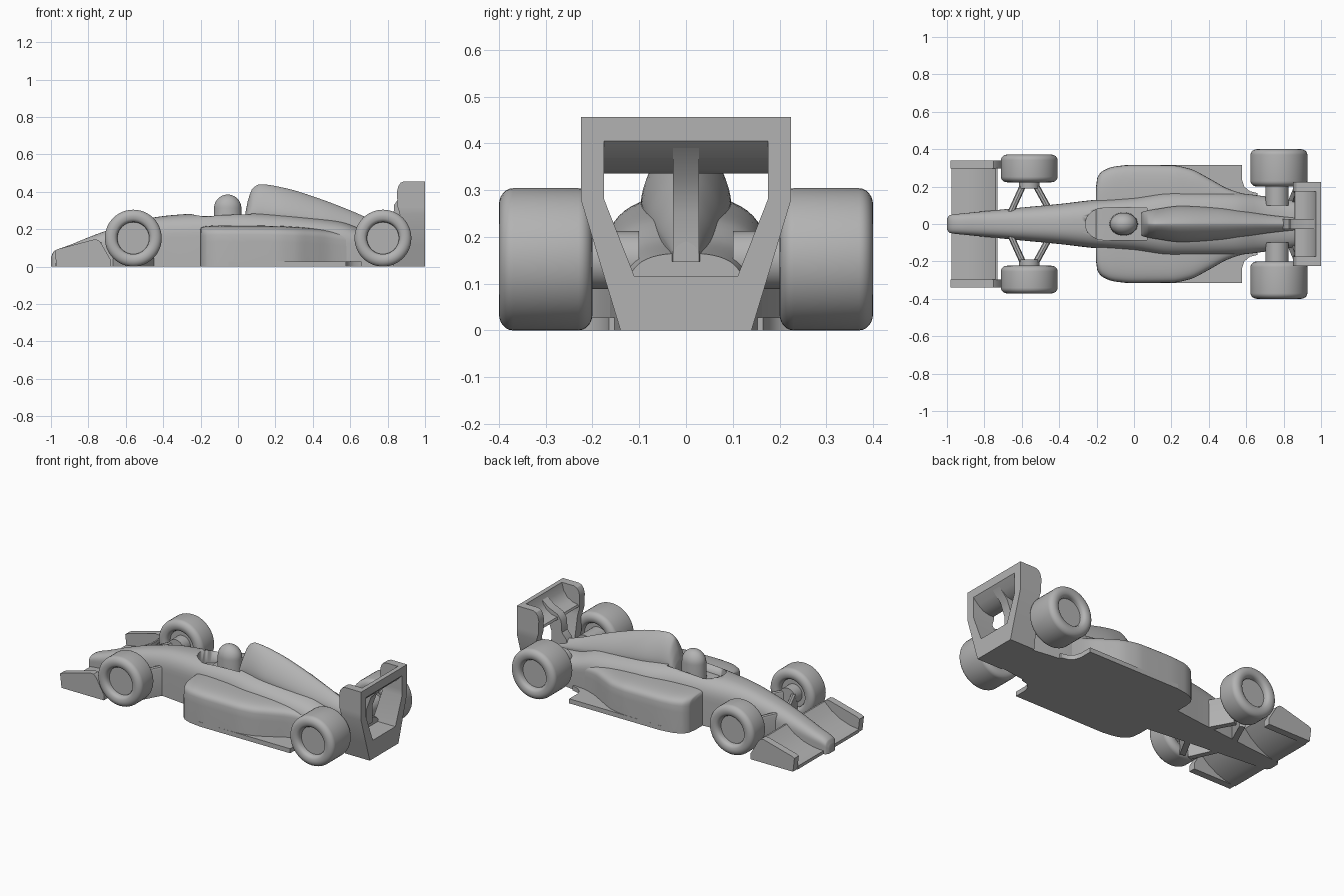
import bpy, bmesh, math
from mathutils import Vector

cube = bpy.data.objects.get("Cube")
if cube:
    bpy.data.objects.remove(cube, do_unlink=True)

GREY = (0.45, 0.45, 0.45, 1)
paint = bpy.data.materials.new("plain_grey")
paint.use_nodes = True
paint.diffuse_color = GREY
paint.node_tree.nodes["Principled BSDF"].inputs["Base Color"].default_value = GREY


def finish(name, bm, angle=35):
    bmesh.ops.remove_doubles(bm, verts=bm.verts, dist=1e-5)
    bmesh.ops.recalc_face_normals(bm, faces=bm.faces)
    mesh = bpy.data.meshes.new(name)
    bm.to_mesh(mesh)
    bm.free()
    mesh.materials.append(paint)
    ob = bpy.data.objects.new(name, mesh)
    bpy.context.collection.objects.link(ob)
    bpy.ops.object.select_all(action="DESELECT")
    ob.select_set(True)
    bpy.context.view_layer.objects.active = ob
    bpy.ops.object.shade_smooth_by_angle(angle=math.radians(angle))
    return ob


def skin(name, rings, angle=35):
    """Join closed rings of points into a capped solid."""
    bm = bmesh.new()
    loops = [[bm.verts.new(p) for p in ring] for ring in rings]
    n = len(loops[0])
    for a, b in zip(loops, loops[1:]):
        for i in range(n):
            j = (i + 1) % n
            bm.faces.new((a[i], a[j], b[j], b[i]))
    bm.faces.new(loops[0])
    bm.faces.new(loops[-1])
    return finish(name, bm, angle)


def prism(name, pts, axis, a, b, angle=35):
    """Extrude a flat outline along y or z."""
    place = {"y": lambda p, t: (p[0], t, p[1]), "z": lambda p, t: (p[0], p[1], t)}[axis]
    return skin(name, [[place(p, t) for p in pts] for t in (a, b)], angle)


def smooth_path(stations, steps=5):
    """Monotone cubic through the stations, first value is x."""
    s = [Vector(p) for p in stations]

    def slope(i, k):
        if i in (0, len(s) - 1):
            j = 1 if i == 0 else i
            return (s[j][k] - s[j - 1][k]) / (s[j][0] - s[j - 1][0])
        d0 = (s[i][k] - s[i - 1][k]) / (s[i][0] - s[i - 1][0])
        d1 = (s[i + 1][k] - s[i][k]) / (s[i + 1][0] - s[i][0])
        return 2 * d0 * d1 / (d0 + d1) if d0 * d1 > 0 else 0

    out = []
    for i in range(len(s) - 1):
        h = s[i + 1][0] - s[i][0]
        for q in range(steps):
            t = q / steps
            row = [s[i][0] + t * h]
            for k in (1, 2):
                row.append((2*t**3 - 3*t*t + 1) * s[i][k] + (3*t*t - 2*t**3) * s[i + 1][k]
                           + h * ((t**3 - 2*t*t + t) * slope(i, k) + (t**3 - t*t) * slope(i + 1, k)))
            out.append(row)
    return out + [list(s[-1])]


def hull(name, stations, power, shoulder, base=lambda x: 0):
    """Loft of arch sections: straight sides up to the shoulder, then a rounded top."""
    rings = []
    for x, w, h in smooth_path(stations):
        z0 = base(x)
        zs = z0 + (h - z0) * shoulder
        ring = [(x, w, z0)]
        for i in range(25):
            a = math.pi * i / 24
            c, s = math.cos(a), math.sin(a)
            y = math.copysign(abs(c) ** (2 / power), c) * w
            ring.append((x, y, zs + (h - zs) * abs(s) ** (2 / power)))
        ring.append((x, -w, z0))
        rings.append(ring)
    return skin(name, rings, 40)


# Main body, nose to tail
body = hull("body", [(-1, .03, .05), (-.985, .048, .08), (-.9, .058, .115), (-.75, .073, .175),
                     (-.6, .088, .225), (-.4, .107, .27), (-.2, .13, .285), (0, .145, .292),
                     (.2, .172, .285), (.4, .17, .265), (.55, .165, .243), (.7, .148, .19),
                     (.88, .122, .165)], 2.6, .55)

# Cockpit opening cut into the body
opening = [(-.16 + .1 * math.cos(a), .085 * math.sin(a))
           for a in [math.pi / 2 + math.pi * i / 16 for i in range(17)]]
cutter = prism("cockpit_cutter", opening + [(.07, -.085), (.07, .085)], "z", .2, .5)
cut = body.modifiers.new("cockpit", "BOOLEAN")
cut.operation, cut.object, cut.solver = "DIFFERENCE", cutter, "EXACT"
bpy.context.view_layer.objects.active = body
bpy.ops.object.modifier_apply(modifier=cut.name)
bpy.data.objects.remove(cutter, do_unlink=True)

# Engine cover with the air box
hull("engine_cover", [(.04, .062, .29), (.055, .068, .36), (.08, .073, .42), (.12, .08, .44),
                      (.25, .096, .42), (.45, .085, .358), (.6, .065, .3), (.72, .048, .25),
                      (.9, .028, .19)], 1.5, .4, lambda x: .2 - .06 * max(0, x))

# Side pods and floor
hull("side_pods", [(-.203, .2, .2), (-.195, .25, .21), (-.165, .285, .217), (-.1, .308, .22),
                   (0, .316, .22), (.2, .314, .218), (.3, .295, .213), (.4, .245, .205),
                   (.5, .19, .193), (.62, .15, .17)], 5, .6)
edge = [(-.05, .316), (.578, .316), (.578, .235), (.59, .2), (.62, .175), (.66, .165)]
prism("floor", edge + [(x, -y) for x, y in reversed(edge)], "z", 0, .028)

# Driver's helmet
dome = [(math.cos(i * math.pi / 20), math.sin(i * math.pi / 20)) for i in range(10)] + [(.03, 1)]
skin("helmet", [[(-.055 + .073 * r * math.cos(a), .06 * r * math.sin(a), z)
                 for a in [math.tau * k / 32 for k in range(32)]]
                for r, z in [(1.05, .19)] + [(c, .312 + .073 * s) for c, s in dome]])


# Wheels: a turned profile with rounded shoulders and a recessed hub face
def wheel(name, x, y, half, radius=.152):
    arc = [(radius - .035 + .035 * math.cos(a), half - .03 + .03 * math.sin(a))
           for a in [math.pi / 2 * i / 6 for i in range(7)]]
    side = arc + [(.103, half - .002), (.092, half - .008), (.086, half - .02), (.085, half - .035)]
    prof = [(r, -w) for r, w in reversed(side)] + side
    skin(name, [[(x + r * math.cos(t), y + w, radius + r * math.sin(t))
                 for t in [math.tau * k / 48 for k in range(48)]] for r, w in prof], 50)


def hub(name, x, ya, yb, radius):
    skin(name, [[(x + radius * math.cos(t), y, .15 + radius * math.sin(t))
                 for t in [math.tau * k / 32 for k in range(32)]] for y in (ya, yb)])


def arm(name, a, b, half, top):
    """Upright strut between two plan points with a rounded top edge."""
    side = Vector((b[1] - a[1], a[0] - b[0])).normalized() * half
    section = [(1, 0), (1, top - .015), (.7, top - .004), (0, top),
               (-.7, top - .004), (-1, top - .015), (-1, 0)]
    skin(name, [[(p[0] + side.x * k, p[1] + side.y * k, z) for k, z in section] for p in (a, b)])


plate = [(-.97, 0), (-.98, .085), (-.965, .093), (-.77, .145), (-.75, .143), (-.735, .13),
         (-.68, .035), (-.68, 0)]
for label, s in (("left", -1), ("right", 1)):
    wheel("front_wheel_" + label, -.56, s * .297, .074)
    wheel("rear_wheel_" + label, .775, s * .3, .1)
    hub("front_hub_" + label, -.56, s * .19, s * .26, .055)
    hub("rear_hub_" + label, .765, s * .1, s * .24, .062)
    arm("front_arm_" + label, (-.66, s * .06), (-.585, s * .225), .017, .18)
    arm("trailing_arm_" + label, (-.45, s * .07), (-.535, s * .225), .017, .18)
    prism("front_end_plate_" + label, plate, "y", s * .297, s * .34)
    # Rear end plates: height, leading edge, outer and inner half width
    rows = [(0, .83, .14, .09), (.115, .845, .175, .11), (.28, .865, .225, .175), (.32, .853, .225, .175),
            (.4, .85, .225, .175), (.43, .857, .225, .175), (.448, .87, .225, .175),
            (.456, .89, .225, .175)]
    skin("rear_end_plate_" + label, [[(xf, s * yo, z), (1, s * yo, z), (1, s * yi, z), (xf, s * yi, z)]
                                     for z, xf, yo, yi in rows], 30)

# Front wing: a curved ramp
prism("front_wing", [(-.975, 0), (-.975, .02), (-.91, .03), (-.85, .05), (-.79, .085), (-.74, .13),
                     (-.73, .13), (-.73, .108), (-.78, .065), (-.84, .03), (-.9, .008), (-.94, 0)],
      "y", -.3, .3, 40)

# Rear wing, its central pylon and the base block
prism("rear_wing", [(.857, .335), (.862, .348), (.9, .355), (.935, .375), (.96, .41), (.972, .456),
                    (1, .456), (1, .405), (.965, .37), (.93, .345), (.89, .335)], "y", -.18, .18, 40)
prism("rear_pylon", [(.78, .15), (.8, .225), (.83, .26), (.835, .33), (.86, .365), (.92, .39), (.97, .43),
                     (.985, .39), (.93, .33), (.9, .25), (.9, .15)], "y", -.028, .028)
prism("rear_base", [(.83, 0), (.83, .115), (1, .115), (1, 0)], "y", -.112, .112)
